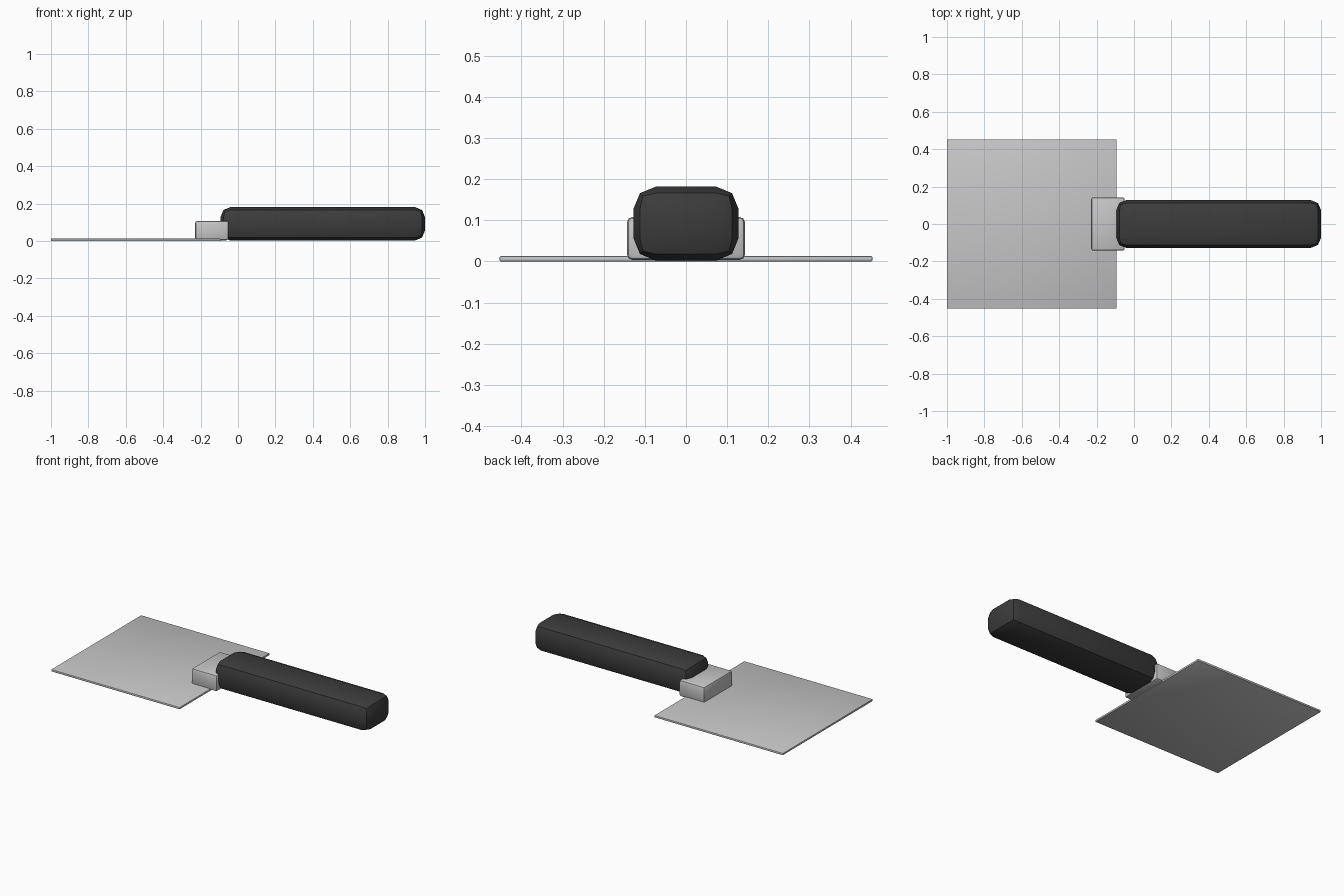
import bpy
import math

cube = bpy.data.objects.get("Cube")
if cube:
    bpy.data.objects.remove(cube, do_unlink=True)


def make_material(name, color, metallic, roughness):
    mat = bpy.data.materials.new(name)
    mat.use_nodes = True
    mat.diffuse_color = color
    shader = next(n for n in mat.node_tree.nodes if n.type == 'BSDF_PRINCIPLED')
    shader.inputs["Base Color"].default_value = color
    shader.inputs["Metallic"].default_value = metallic
    shader.inputs["Roughness"].default_value = roughness
    return mat


def bevelled_box(name, low, high, bevel, mat):
    """Box between two corners with rounded edges."""
    center = [(a + b) / 2 for a, b in zip(low, high)]
    bpy.ops.mesh.primitive_cube_add(size=1, location=center)
    obj = bpy.context.object
    obj.name = name
    obj.scale = [b - a for a, b in zip(low, high)]
    bpy.ops.object.transform_apply(location=False, rotation=False, scale=True)
    mod = obj.modifiers.new("Rounded edges", 'BEVEL')
    mod.width = bevel
    mod.segments = 2
    bpy.ops.object.modifier_apply(modifier=mod.name)
    bpy.ops.object.shade_smooth_by_angle(angle=math.radians(30))
    obj.data.materials.append(mat)
    return obj


steel = make_material("brushed steel", (0.57, 0.57, 0.58, 1), 0.0, 0.4)
rubber = make_material("black rubber", (0.045, 0.045, 0.045, 1), 0.0, 0.7)

# Thin square blade
bevelled_box("blade", (-1, -0.453, 0), (-0.094, 0.453, 0.013), 0.003, steel)
# Collar joining the blade to the grip
bevelled_box("collar", (-0.229, -0.143, 0.004), (-0.05, 0.143, 0.108), 0.012, steel)
# Chunky rounded grip
bevelled_box("handle", (-0.094, -0.128, 0.002), (1, 0.128, 0.182), 0.055, rubber)
